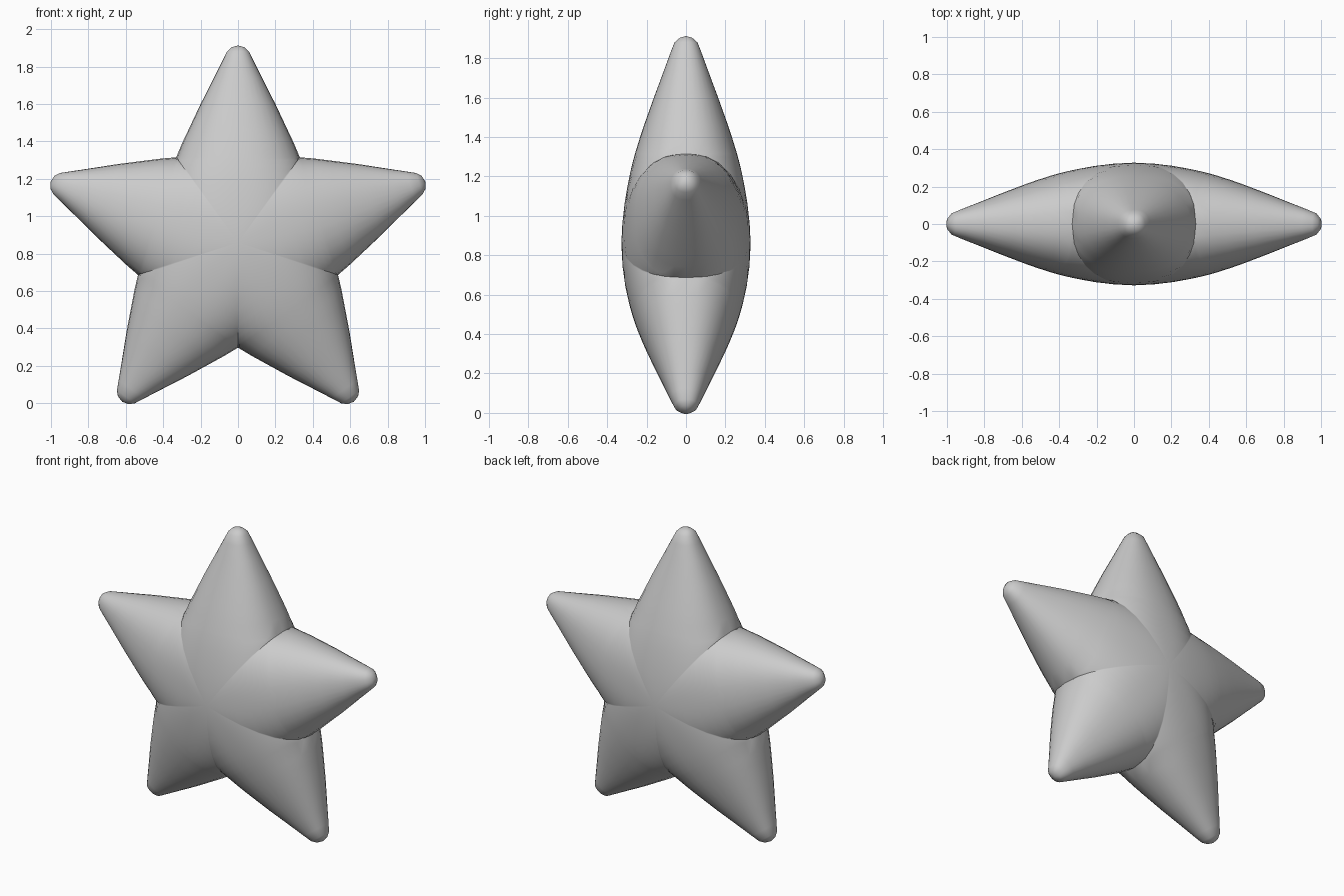
import bpy, bmesh, math
from mathutils import Vector

if "Cube" in bpy.data.objects:
    bpy.data.objects.remove(bpy.data.objects["Cube"], do_unlink=True)

CENTRE_Z = 0.86
HALF_SECTOR = math.tan(math.pi / 5)
COLUMNS = 16
ROUNDNESS = 2.25

# Arm stations: distance from centre, half width, half depth
STATIONS = [
    (0, 0.56, 0.328), (0.1, 0.506, 0.323), (0.2, 0.457, 0.312),
    (0.29, 0.413, 0.297), (0.36, 0.379, 0.283), (0.41, 0.354, 0.271),
    (0.44, 0.339, 0.263), (0.455, 0.3306, 0.259), (0.53, 0.299, 0.236),
    (0.6, 0.266, 0.213), (0.74, 0.2, 0.163), (0.88, 0.129, 0.111),
    (0.97, 0.084, 0.078), (1.02, 0.059, 0.058), (1.043, 0.036, 0.032),
    (1.053, 0, 0),
]


def section(s, width, depth, side):
    """Points across one arm, clipped where it meets its neighbours."""
    reach = min(width, s * HALF_SECTOR)
    points = []
    for j in range(COLUMNS + 1):
        x = reach * math.sin(math.pi * (j / COLUMNS - 0.5))
        ratio = min(abs(x) / width, 1) if width else 1
        y = depth * max(0, 1 - ratio ** ROUNDNESS) ** (1 / ROUNDNESS)
        if ratio > 0.9995:
            y = 0
        points.append(Vector((x, side * y, s)))
    return points


# Puffy star: five identical arms, front and back
bm = bmesh.new()
for arm in range(5):
    angle = arm * math.tau / 5
    ca, sa = math.cos(angle), math.sin(angle)
    for side in (-1, 1):
        rows = [[bm.verts.new((p.x * ca + p.z * sa, p.y,
                               p.z * ca - p.x * sa + CENTRE_Z))
                 for p in section(*station, side)] for station in STATIONS]
        for a, b in zip(rows, rows[1:]):
            for j in range(COLUMNS):
                quad = (a[j], a[j + 1], b[j + 1], b[j])
                bm.faces.new(quad if side < 0 else quad[::-1])
bmesh.ops.remove_doubles(bm, verts=bm.verts, dist=0.0008)
bmesh.ops.recalc_face_normals(bm, faces=bm.faces)

mesh = bpy.data.meshes.new("star")
bm.to_mesh(mesh)
bm.free()
star = bpy.data.objects.new("star", mesh)
bpy.context.collection.objects.link(star)

# Plain light grey
grey = bpy.data.materials.new("light grey")
grey.use_nodes = True
colour = (0.6, 0.6, 0.6, 1)
grey.diffuse_color = colour
grey.node_tree.nodes["Principled BSDF"].inputs["Base Color"].default_value = colour
mesh.materials.append(grey)

bpy.ops.object.select_all(action="DESELECT")
star.select_set(True)
bpy.context.view_layer.objects.active = star
bpy.ops.object.shade_smooth_by_angle(angle=math.radians(35))
